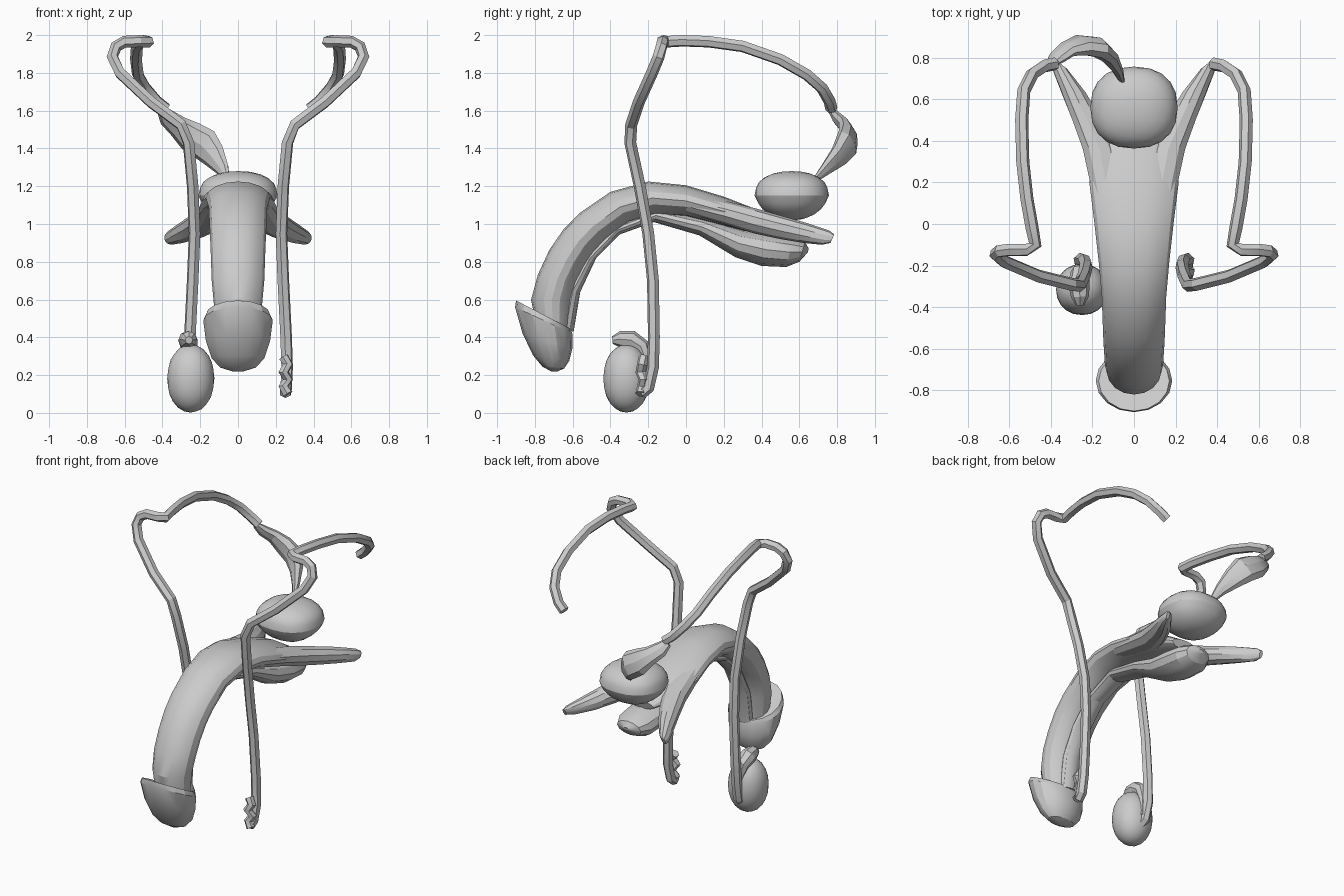
import bpy, bmesh, math
from mathutils import Vector, Matrix

cube = bpy.data.objects.get("Cube")
if cube:
    bpy.data.objects.remove(cube)

grey = bpy.data.materials.new("plain_grey")
grey.use_nodes = True
COLOUR = (0.6, 0.6, 0.6, 1)
grey.diffuse_color = COLOUR
grey.node_tree.nodes["Principled BSDF"].inputs["Base Color"].default_value = COLOUR


def finish(name, bm, angle=25):
    """Turn a bmesh into a named, shaded object."""
    bmesh.ops.recalc_face_normals(bm, faces=bm.faces)
    mesh = bpy.data.meshes.new(name)
    bm.to_mesh(mesh)
    bm.free()
    mesh.materials.append(grey)
    obj = bpy.data.objects.new(name, mesh)
    bpy.context.collection.objects.link(obj)
    bpy.ops.object.select_all(action="DESELECT")
    obj.select_set(True)
    bpy.context.view_layer.objects.active = obj
    bpy.ops.object.shade_smooth_by_angle(angle=math.radians(angle))
    return obj


def skin(name, loops):
    """Bridge rings of points and cap both ends."""
    bm = bmesh.new()
    rings = [[bm.verts.new(p) for p in loop] for loop in loops]
    n = len(rings[0])
    for a, b in zip(rings, rings[1:]):
        for i in range(n):
            j = (i + 1) % n
            bm.faces.new((a[i], a[j], b[j], b[i]))
    bm.faces.new(rings[0])
    bm.faces.new(rings[-1])
    return finish(name, bm)


def outline_loft(name, upper, lower, widths, n=16, centres=None):
    """Loft oval rings between two side outlines given as (y, z)."""
    loops = []
    for k, (u, l, w) in enumerate(zip(upper, lower, widths)):
        cx = centres[k] if centres else 0
        top, low = Vector((cx, *u)), Vector((cx, *l))
        mid, half = (top + low) / 2, (top - low) / 2
        loops.append([mid + half * math.cos(t) + Vector((w * math.sin(t), 0, 0))
                      for t in (math.tau * i / n for i in range(n))])
    return skin(name, loops)


def tube(name, points, radii, n=6, squash=1.0):
    """Sweep a ring along a path, carrying its frame from point to point."""
    pts = [Vector(p) for p in points]
    normal, loops = Vector((0, 1, 0.2)), []
    for i, p in enumerate(pts):
        a, b = pts[max(i - 1, 0)], pts[min(i + 1, len(pts) - 1)]
        t = (b - a).normalized()
        normal = (normal - t * normal.dot(t)).normalized()
        side = t.cross(normal)
        r = radii[i] if isinstance(radii, list) else radii
        loops.append([p + r * (normal * squash * math.cos(s) + side * math.sin(s))
                      for s in (math.tau * k / n for k in range(n))])
    return skin(name, loops)


def ellipsoid(name, centre, size, power=1.0, flat=0.0):
    """Ball made boxier by a power below one, and narrower underneath by flat."""
    bm = bmesh.new()
    bmesh.ops.create_icosphere(bm, subdivisions=3, radius=1)
    for v in bm.verts:
        x, y, z = (math.copysign(abs(c) ** power, c) for c in v.co)
        s = 1 + flat * min(z, 0)
        v.co = Vector((x * s, y * s, z))
    bm.transform(Matrix.Translation(centre) @ Matrix.Diagonal((*size, 1)))
    return finish(name, bm)


def mirrored(obj, name):
    """Copy an object across the centre plane."""
    bm = bmesh.new()
    bm.from_mesh(obj.data)
    bm.transform(Matrix.Scale(-1, 4, (1, 0, 0)))
    return finish(name, bm)


# Curved shaft body
outline_loft("shaft_body",
             [(-.79, .45), (-.82, .6), (-.785, .73), (-.725, .86), (-.65, .97), (-.56, 1.06),
              (-.4, 1.17), (-.2, 1.225), (0, 1.205), (.2, 1.145), (.38, 1.075), (.5, 1.0)],
             [(-.62, .42), (-.6, .6), (-.575, .69), (-.535, .77), (-.485, .85), (-.425, .915),
              (-.3, 1.01), (-.16, 1.05), (0, 1.04), (.2, .99), (.36, .95), (.48, .94)],
             [.115, .13, .14, .143, .147, .15, .155, .17, .19, .215, .19, .1])

# Cap at the end of the shaft
outline_loft("shaft_cap",
             [(-.84, .56), (-.9, .595), (-.905, .56), (-.865, .42), (-.81, .305), (-.76, .245), (-.715, .22)],
             [(-.65, .46), (-.61, .445), (-.602, .42), (-.602, .34), (-.618, .275), (-.645, .235), (-.68, .22)],
             [.12, .17, .184, .17, .14, .095, .03])

# Underside column swelling into a bulb
outline_loft("underside_bulb",
             [(-.68, .45), (-.64, .65), (-.54, .82), (-.38, .99), (-.15, 1.08), (.1, 1.03),
              (.3, .97), (.45, .95), (.57, .93), (.63, .905), (.65, .87)],
             [(-.595, .43), (-.56, .64), (-.475, .82), (-.35, .945), (-.17, 1.01), (.07, .94),
              (.26, .825), (.4, .778), (.53, .772), (.6, .8), (.645, .85)],
             [.06, .065, .065, .065, .07, .08, .11, .13, .125, .09, .02], n=12)

# Pair of broad diverging legs at the back of the shaft
leg = outline_loft("left_leg",
                   [(0, 1.16), (.2, 1.125), (.36, 1.085), (.5, 1.045), (.64, 1.005), (.76, .965), (.785, .945)],
                   [(0, 1.06), (.2, 1.0), (.36, .95), (.5, .92), (.62, .9), (.72, .89), (.765, .9)],
                   [.07, .08, .085, .075, .06, .035, .012], n=10,
                   centres=[.11, .135, .165, .225, .29, .355, .375])
mirrored(leg, "right_leg")

# Rounded gland above the legs
ellipsoid("gland", (0, .56, 1.15), (.21, .197, .13), .87, .2)

# Lobed pouch joining the gland to the right duct
tube("pouch",
     [(-.4, .77, 1.6), (-.37, .8, 1.56), (-.32, .84, 1.52), (-.25, .86, 1.465), (-.175, .85, 1.42),
      (-.125, .81, 1.36), (-.08, .74, 1.29), (-.06, .69, 1.24)],
     [.03, .05, .06, .085, .09, .07, .04, .02], n=8, squash=.55)

# Long looping ducts on both sides
duct = tube("left_duct",
            [(.38, .77, 1.61), (.43, .76, 1.65), (.49, .72, 1.72), (.53, .64, 1.79), (.54, .5, 1.87),
             (.535, .3, 1.94), (.515, .12, 1.965), (.49, -.02, 1.97), (.475, -.1, 1.965),
             (.52, -.125, 1.968), (.6, -.125, 1.965), (.645, -.13, 1.94), (.665, -.145, 1.885),
             (.625, -.18, 1.8), (.46, -.25, 1.645), (.3, -.29, 1.525), (.262, -.295, 1.43),
             (.24, -.245, 1.2), (.23, -.2, .95), (.24, -.175, .7), (.255, -.17, .4),
             (.26, -.175, .24), (.255, -.2, .13), (.25, -.235, .105)], .032)
mirrored(duct, "right_duct")

# Crinkled coil at the lower end of each duct
coil = tube("left_coil",
            [(.253 + .012 * (-1) ** k, -.232 + .008 * (k % 3 - 1), .1 + .039 * k) for k in range(6)],
            .028)
mirrored(coil, "right_coil")

# Hanging oval body with its crest
ellipsoid("oval_body", (-.25, -.315, .182), (.125, .123, .18), .95)
tube("oval_body_crest",
     [(-.26, -.39, .385), (-.26, -.35, .39), (-.265, -.29, .385), (-.26, -.235, .35),
      (-.25, -.205, .27), (-.245, -.205, .15)],
     [.02, .043, .052, .045, .032, .025], n=8)
